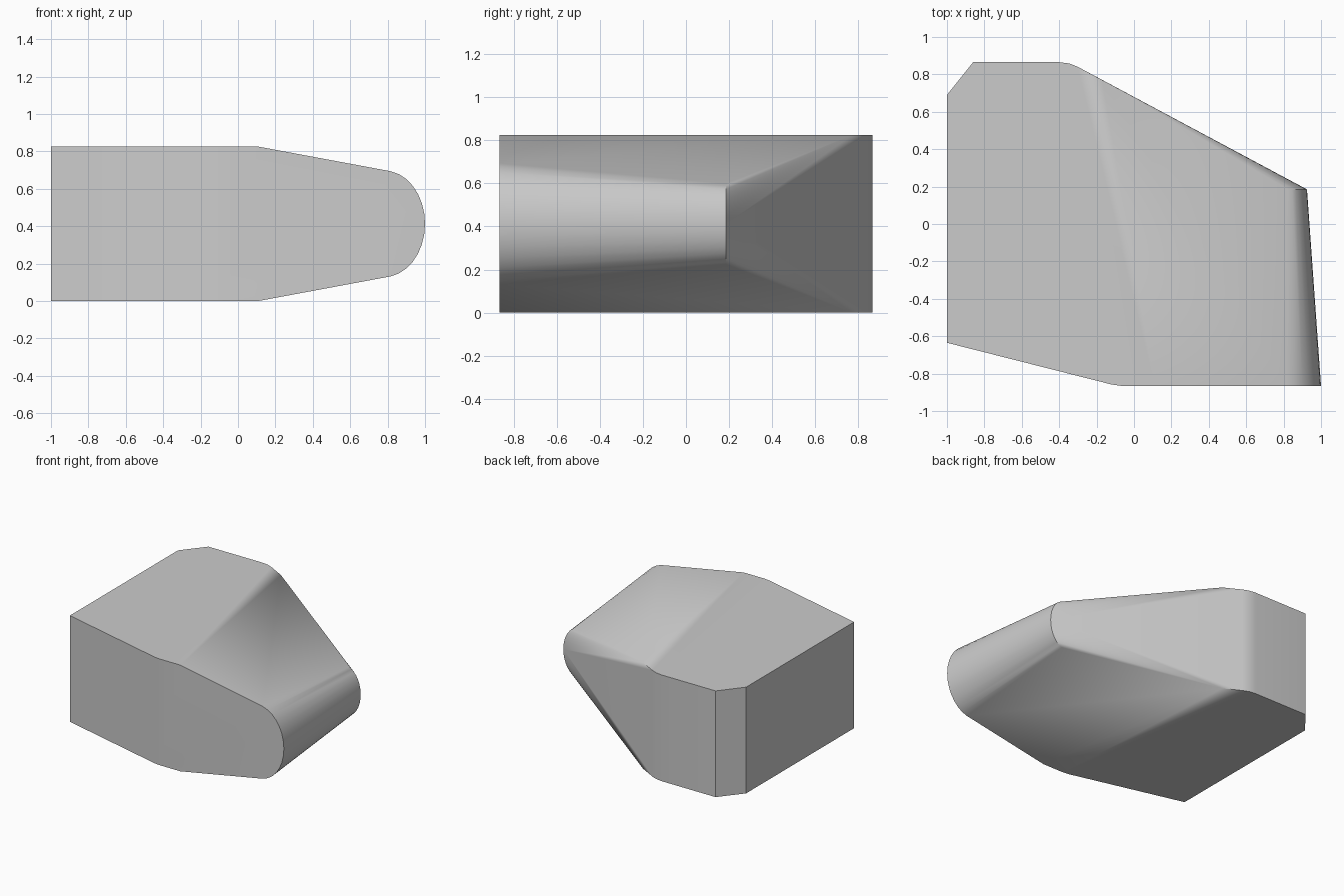
import bpy, bmesh, math

cube = bpy.data.objects.get("Cube")
if cube:
    bpy.data.objects.remove(cube)

HEIGHT = 0.825
MID = HEIGHT / 2


def make_material(name, colour):
    mat = bpy.data.materials.new(name)
    mat.use_nodes = True
    mat.diffuse_color = colour
    mat.node_tree.nodes["Principled BSDF"].inputs["Base Color"].default_value = colour
    return mat


def nose_arc(centre_x, y, reach, half_height, steps=14):
    """Half-elliptical rounded end, seen along y."""
    angles = [math.radians(-80 + 160 * i / steps) for i in range(steps + 1)]
    return [(centre_x + reach * math.cos(a), y, MID + half_height * math.sin(a))
            for a in angles]


# Full-height outline of the block, with a softened back corner
outline = [(-1, 0.69), (-0.86, 0.865), (-0.4, 0.865), (-0.345, 0.858),
           (-0.3, 0.84), (-0.17, 0.77), (0.11, -0.865), (-0.07, -0.865),
           (-0.12, -0.858), (-1, -0.635)]
points = [(x, y, z) for x, y in outline for z in (0, HEIGHT)]

# Tapered rounded nose, large at the front and narrow at the back
points += nose_arc(0.78, -0.865, 0.22, 0.285)
points += nose_arc(0.80, 0.185, 0.125, 0.19)

# Skin the convex body
bm = bmesh.new()
for p in points:
    bm.verts.new(p)
hull = bmesh.ops.convex_hull(bm, input=bm.verts)
loose = [v for v in bm.verts if not v.link_faces]
bmesh.ops.delete(bm, geom=loose, context='VERTS')
bmesh.ops.dissolve_limit(bm, angle_limit=math.radians(0.5),
                         verts=bm.verts, edges=bm.edges)
bmesh.ops.recalc_face_normals(bm, faces=bm.faces)

mesh = bpy.data.meshes.new("tapered_block")
bm.to_mesh(mesh)
bm.free()
mesh.materials.append(make_material("light grey", (0.6, 0.6, 0.6, 1)))
body = bpy.data.objects.new("tapered_block", mesh)
bpy.context.collection.objects.link(body)

# Smooth the rounded nose, keep the hard edges
bpy.ops.object.select_all(action='DESELECT')
body.select_set(True)
bpy.context.view_layer.objects.active = body
bpy.ops.object.shade_smooth_by_angle(angle=math.radians(32))
